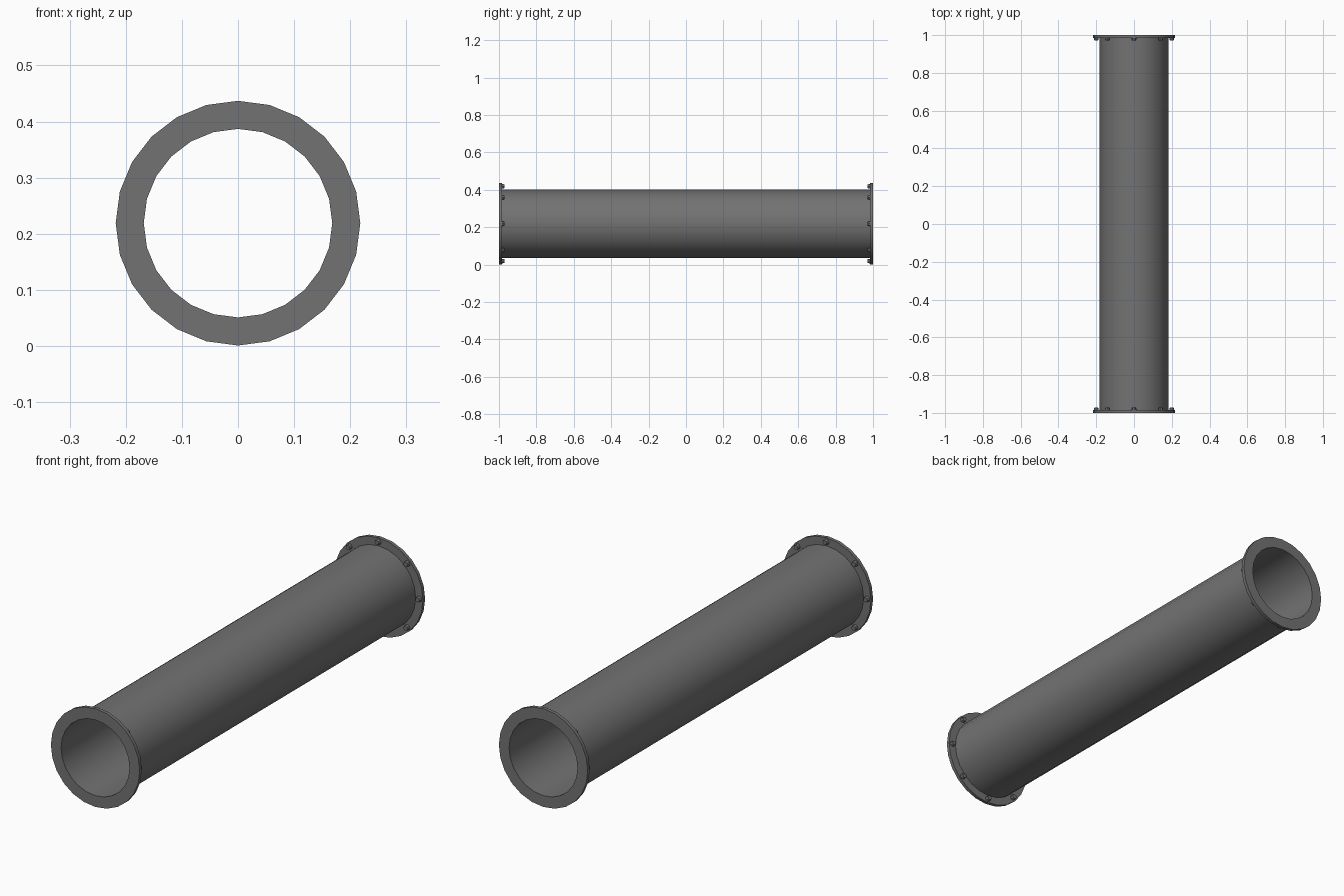
import bpy, bmesh, math
from mathutils import Matrix, Vector

if "Cube" in bpy.data.objects:
    bpy.data.objects.remove(bpy.data.objects["Cube"])

SIDES = 24
CZ = 0.219          # height of the pipe axis
R_IN, R_PIPE, R_FLANGE = 0.168, 0.182, 0.218
FLANGE_T = 0.015

grey = bpy.data.materials.new("dark grey metal")
grey.diffuse_color = (0.17, 0.17, 0.17, 1)
grey.use_nodes = True
grey.node_tree.nodes["Principled BSDF"].inputs["Base Color"].default_value = grey.diffuse_color


def finish(name, bm):
    bmesh.ops.recalc_face_normals(bm, faces=bm.faces)
    me = bpy.data.meshes.new(name)
    bm.to_mesh(me)
    bm.free()
    me.materials.append(grey)
    ob = bpy.data.objects.new(name, me)
    bpy.context.collection.objects.link(ob)
    bpy.ops.object.select_all(action='DESELECT')
    ob.select_set(True)
    bpy.context.view_layer.objects.active = ob
    bpy.ops.object.shade_smooth_by_angle(angle=math.radians(30))
    return ob


def lathe(name, profile):
    """Revolve a closed (radius, y) profile around the pipe axis."""
    bm = bmesh.new()
    rings = []
    for i in range(SIDES):
        a = 2 * math.pi * i / SIDES
        rings.append([bm.verts.new((r * math.sin(a), y, CZ + r * math.cos(a)))
                      for r, y in profile])
    n = len(profile)
    for i in range(SIDES):
        p, q = rings[i], rings[(i + 1) % SIDES]
        for j in range(n):
            k = (j + 1) % n
            bm.faces.new((p[j], p[k], q[k], q[j]))
    return finish(name, bm)


# hollow pipe body between the flanges
e = 1 - FLANGE_T
lathe("pipe_body", [(R_IN, -e), (R_PIPE, -e), (R_PIPE, e), (R_IN, e)])

for side, label in ((-1, "front"), (1, "back")):
    # flat end flange
    y0, y1 = side * e, side * 1.0
    lathe(label + "_flange", [(R_IN, y0), (R_FLANGE, y0), (R_FLANGE, y1), (R_IN, y1)])

    # eight bolt heads on the inner face of the flange
    bm = bmesh.new()
    depth = 0.015
    for i in range(8):
        a = math.pi / 4 * i
        pos = Vector((0.2 * math.sin(a), side * (e - depth / 2 + 0.001), CZ + 0.2 * math.cos(a)))
        # the narrow end points away from the flange
        m = (Matrix.Translation(pos) @ Matrix.Rotation(a, 4, 'Y')
             @ Matrix.Rotation(side * math.pi / 2, 4, 'X'))
        bmesh.ops.create_cone(bm, cap_ends=True, segments=8, radius1=0.013,
                              radius2=0.010, depth=depth, matrix=m)
    finish(label + "_bolts", bm)
